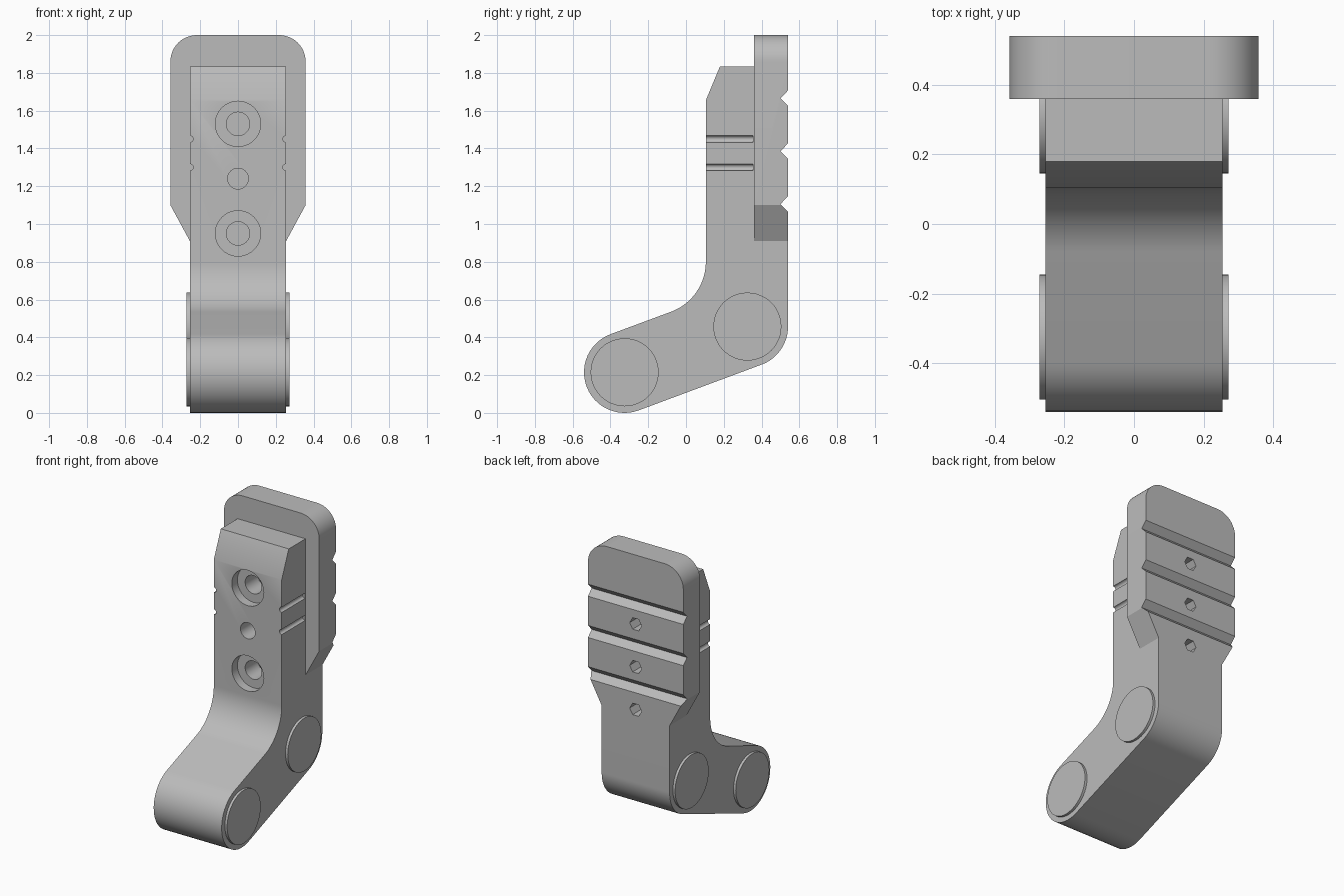
import bpy, bmesh
from math import cos, sin, pi, radians

if "Cube" in bpy.data.objects:
    bpy.data.objects.remove(bpy.data.objects["Cube"], do_unlink=True)

grey = bpy.data.materials.new("plain grey")
grey.use_nodes = True
colour = (0.5, 0.5, 0.5, 1)
grey.diffuse_color = colour
grey.node_tree.nodes["Principled BSDF"].inputs["Base Color"].default_value = colour


def arc(cx, cz, r, start, end, steps=24):
    angles = [radians(start + (end - start) * i / steps) for i in range(steps + 1)]
    return [(cx + r * cos(a), cz + r * sin(a)) for a in angles]


def ring(cx, cz, r, sides=40):
    return arc(cx, cz, r, 0, 360, sides)[:-1]


def prism(name, outline, axis, low, high):
    """Extrude a (y, z) outline along x, or an (x, z) outline along y."""
    place = (lambda p, d: (d, *p)) if axis == "x" else (lambda p, d: (p[0], d, p[1]))
    bm = bmesh.new()
    face = bm.faces.new([bm.verts.new(place(p, low)) for p in outline])
    grown = bmesh.ops.extrude_face_region(bm, geom=[face])["geom"]
    shift = (high - low, 0, 0) if axis == "x" else (0, high - low, 0)
    bmesh.ops.translate(bm, vec=shift, verts=[g for g in grown if isinstance(g, bmesh.types.BMVert)])
    bmesh.ops.recalc_face_normals(bm, faces=bm.faces)
    mesh = bpy.data.meshes.new(name)
    bm.to_mesh(mesh)
    bm.free()
    obj = bpy.data.objects.new(name, mesh)
    bpy.context.collection.objects.link(obj)
    mesh.materials.append(grey)
    return obj


def activate(obj):
    bpy.ops.object.select_all(action="DESELECT")
    obj.select_set(True)
    bpy.context.view_layer.objects.active = obj


def cut(obj, cutter):
    cutter.hide_render = True
    activate(obj)
    mod = obj.modifiers.new("cut", "BOOLEAN")
    mod.operation = "DIFFERENCE"
    mod.solver = "EXACT"
    mod.object = cutter
    bpy.ops.object.modifier_apply(modifier=mod.name)
    bpy.data.objects.remove(cutter, do_unlink=True)


HALF, R, SEAM, SPLIT, BACK = 0.255, 0.215, 0.72, 0.36, 0.54
pivots = [(-0.325, 0.215), (0.325, 0.457)]
tilt = 20.3

# Bent body: two rounded pivots, a concave bend and an upright post
profile = arc(*pivots[0], R, 90 + tilt, 270 + tilt)
profile += arc(*pivots[1], R, 270 + tilt, 360)
profile += [(BACK, SEAM), (SPLIT, SEAM), (SPLIT, 1.835), (0.18, 1.835), (0.105, 1.655)]
profile += arc(-0.177, 0.8, 0.282, 0, tilt - 90)
body = prism("body", profile, "x", -HALF, HALF)

# Back plate with rounded top and tapered foot
half_plate = [(HALF, SEAM), (HALF, 0.91), (0.358, 1.10)] + arc(0.218, 1.86, 0.14, 0, 90, 12)
plate = prism("back_plate", half_plate + [(-x, z) for x, z in reversed(half_plate)], "y", SPLIT, BACK)

# Grip notches across the back of the plate
for z in (1.105, 1.385, 1.665):
    notch = [(0.50, z), (0.56, z - 0.06), (0.56, z + 0.063)]
    cut(plate, prism("notch_cutter", notch, "x", -0.5, 0.5))

# Bolt holes: counterbored front holes and hexagonal back sockets
for z, bore in ((0.95, 0.12), (1.24, 0), (1.53, 0.12)):
    if bore:
        cut(body, prism("counterbore_cutter", ring(0, z, bore), "y", 0, 0.165))
    cut(body, prism("hole_cutter", ring(0, z, 0.062 if bore else 0.055), "y", 0, 0.30))
    cut(plate, prism("socket_cutter", ring(0, z, 0.045, 6), "y", 0.44, 0.6))

# Fine round grooves on both sides of the post
for z in (1.30, 1.45):
    for side in (-1, 1):
        cut(body, prism("groove_cutter", ring(side * HALF, z, 0.018, 16), "y", 0, 0.355))

# Pivot caps on both sides
parts = [body, plate]
for end, pivot in zip(("lower", "upper"), pivots):
    for side, x in (("right", -1), ("left", 1)):
        low, high = sorted((x * 0.24, x * 0.272))
        cap = prism(f"{end}_{side}_pivot_cap", ring(*pivot, 0.18, 48), "x", low, high)
        parts.append(cap)

for part in parts:
    activate(part)
    bpy.ops.object.shade_smooth_by_angle(angle=radians(25))
